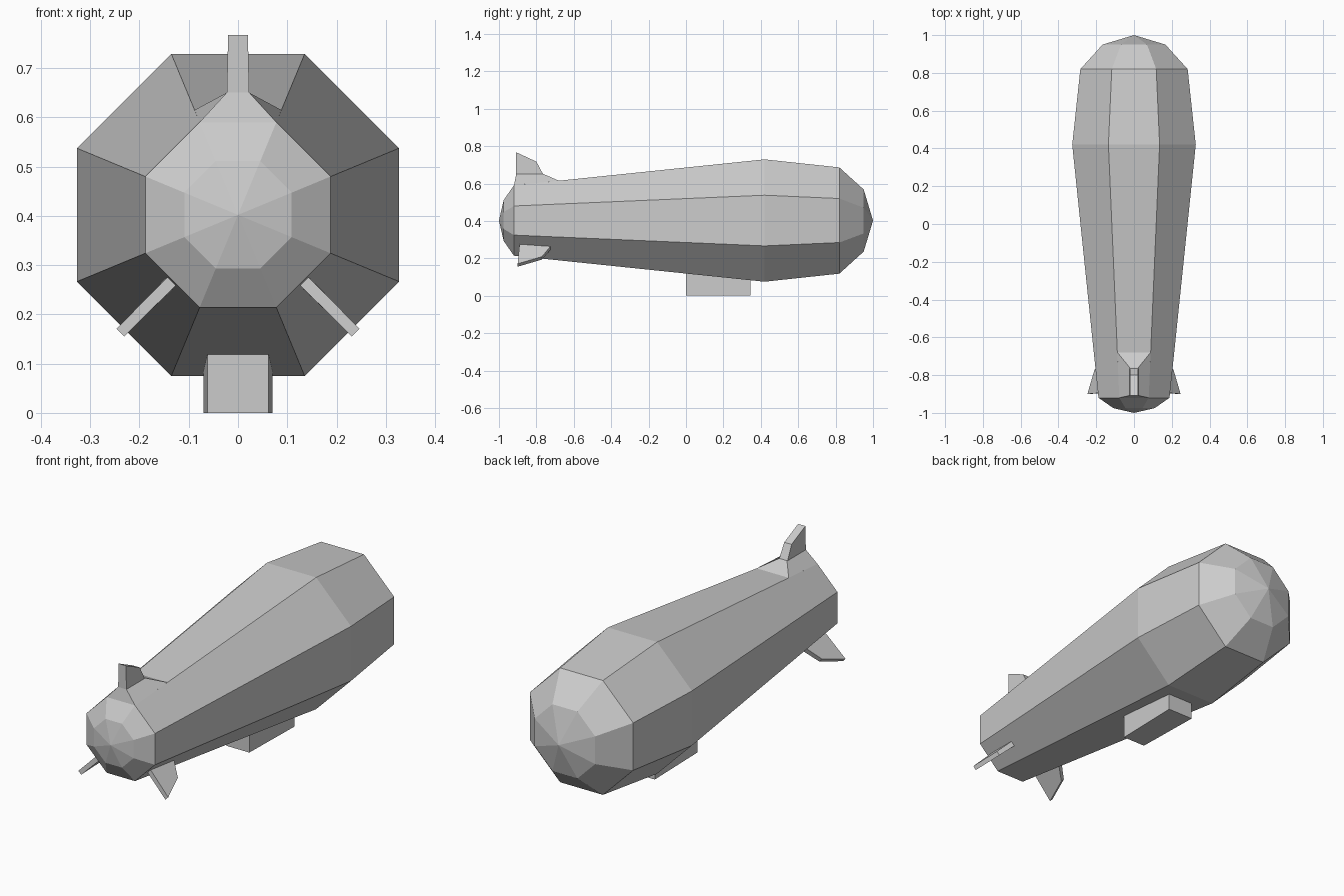
import bpy, bmesh, math
from mathutils import Vector

if "Cube" in bpy.data.objects:
    bpy.data.objects.remove(bpy.data.objects["Cube"])

CZ = 0.402  # height of the hull axis


def make(name, build):
    bm = bmesh.new()
    build(bm)
    bmesh.ops.recalc_face_normals(bm, faces=bm.faces[:])
    me = bpy.data.meshes.new(name)
    bm.to_mesh(me)
    bm.free()
    ob = bpy.data.objects.new(name, me)
    bpy.context.collection.objects.link(ob)
    return ob


def loft(bm, rings):
    """Skin equal-sized loops and cap both ends."""
    loops = [[bm.verts.new(p) for p in r] for r in rings]
    n = len(loops[0])
    for a, b in zip(loops, loops[1:]):
        for i in range(n):
            j = (i + 1) % n
            bm.faces.new((a[i], a[j], b[j], b[i]))
    bm.faces.new(loops[0])
    bm.faces.new(loops[-1])


# Hull: octagonal rings (y, apothem) closed by a pole at each end
def hull(bm):
    stations = [(-0.975, 0.109), (-0.92, 0.188), (0.42, 0.327), (0.82, 0.284), (0.95, 0.166)]
    c = math.cos(math.pi / 8)
    angles = [math.pi / 8 + i * math.pi / 4 for i in range(8)]
    loft(bm, [[(r / c * math.cos(a), y, CZ + r / c * math.sin(a)) for a in angles]
              for y, r in stations])
    caps = [f for f in bm.faces if len(f.verts) == 8]
    for f in caps:
        y = math.copysign(1.0, f.calc_center_median().y)
        pole = bmesh.ops.poke(bm, faces=[f])["verts"][0]
        pole.co = (0, y, CZ)


make("hull", hull)


# Fairing that pinches the rear top panel up to the upper fin
def fairing(bm):
    loft(bm, [[(-0.088, -0.68, 0.615), (0.088, -0.68, 0.615), (0.078, -0.92, 0.59), (-0.078, -0.92, 0.59)],
              [(-0.023, -0.76, 0.65), (0.023, -0.76, 0.65), (0.023, -0.908, 0.65), (-0.023, -0.908, 0.65)]])


make("tail_fairing", fairing)


# Fins: profile in (y, distance from axis, half thickness), aimed at an angle
def fin(name, profile, angle):
    out = Vector((math.cos(angle), 0, math.sin(angle)))
    side = Vector((-out.z, 0, out.x))

    def build(bm):
        loft(bm, [[Vector((0, y, CZ)) + out * r + side * s * t for y, r, t in profile]
                  for s in (-1, 1)])
    return make(name, build)


fin("upper_fin", [(-0.908, 0.24, 0.023), (-0.908, 0.365, 0.02),
                  (-0.80, 0.315, 0.02), (-0.76, 0.24, 0.023)], math.pi / 2)
lower = fin("lower_fins", [(-0.89, 0.188, 0.012), (-0.90, 0.338, 0.011),
                           (-0.77, 0.284, 0.011), (-0.717, 0.195, 0.013)], -math.pi / 4)
lower.modifiers.new("mirror", 'MIRROR')


# Gondola: box slightly narrower towards its front end
def gondola(bm):
    loft(bm, [[(-w, y, 0), (w, y, 0), (w, y, 0.14), (-w, y, 0.14)]
              for y, w in ((0.0, 0.062), (0.345, 0.07))])


make("gondola", gondola)
